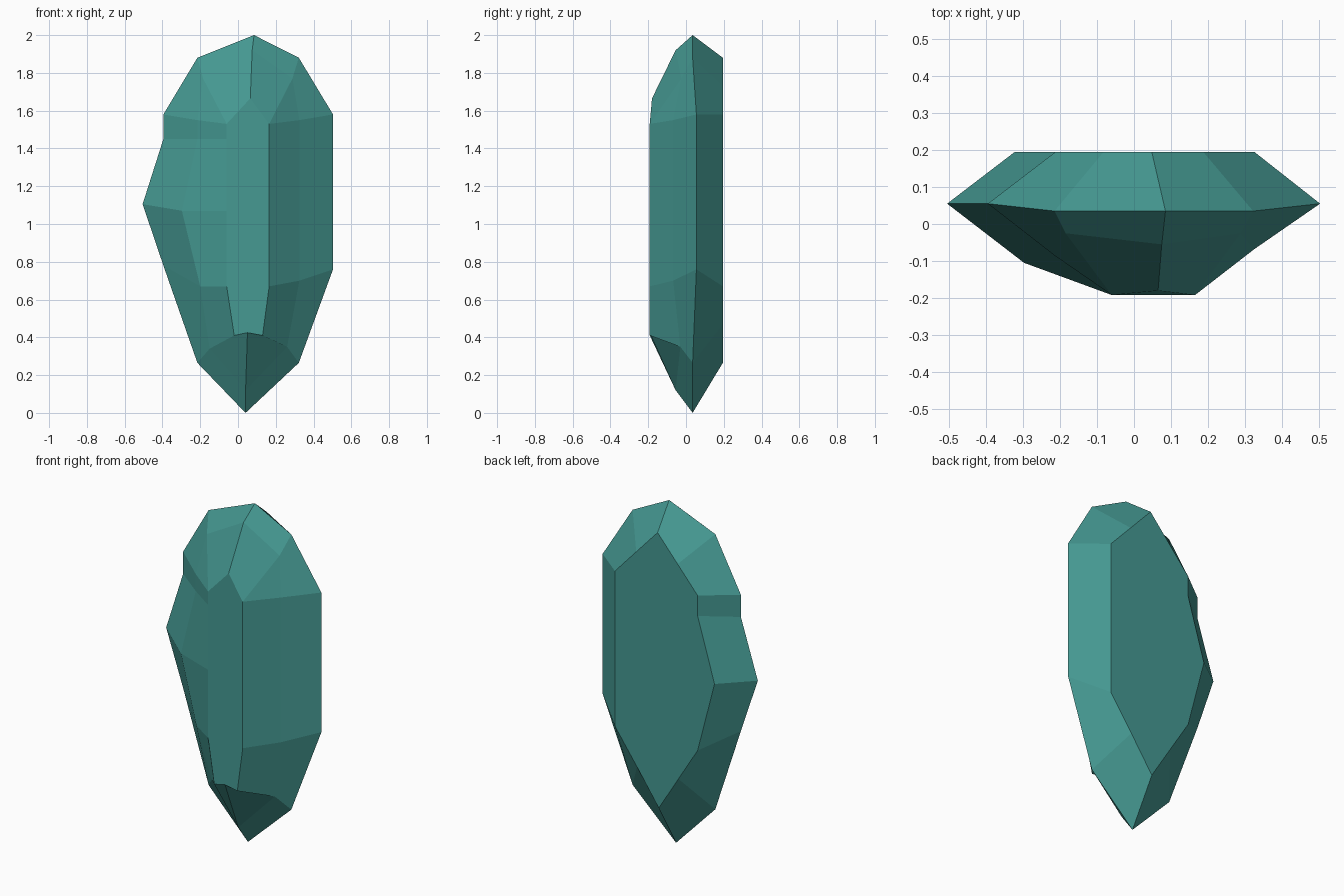
import bpy, bmesh

# Matching 12-sided contours, clockwise from the tip as seen from the front: (x, z)
girdle = [(.085, 2), (.322, 1.88), (.503, 1.58), (.503, .76), (.322, .265), (.04, 0),
          (-.215, .265), (-.395, .78), (-.505, 1.105), (-.395, 1.45), (-.395, 1.58), (-.215, 1.88)]
back = [(.048, 1.88), (.187, 1.73), (.325, 1.58), (.325, .67), (.182, .47), (.04, .265),
        (-.087, .47), (-.212, .67), (-.322, 1.09), (-.212, 1.46), (-.212, 1.58), (-.082, 1.73)]
# Front facet break line, with depth: (x, y, z)
shoulder = [(.075, -.055, 1.92), (.288, -.025, 1.77), (.325, -.068, 1.55), (.325, -.068, .70),
            (.26, -.03, .35), (.04, -.055, .12), (-.15, -.03, .34), (-.2, -.1, .67),
            (-.297, -.105, 1.07), (-.215, -.085, 1.45), (-.215, -.085, 1.55), (-.185, -.025, 1.77)]
front = [(.065, 1.665), (.165, 1.53), (.165, 1.53), (.165, .67), (.13, .41), (.05, .425),
         (-.02, .41), (-.06, .67), (-.06, 1.07), (-.06, 1.45), (-.06, 1.53), (-.06, 1.53)]

rings = [[(x, .195, z) for x, z in back],
         [(x, .055 if .5 < z < 1.7 else .035, z) for x, z in girdle],
         shoulder,
         [(x, -.18 if z > 1.6 else -.192, z) for x, z in front]]

# Crystal: bridge the contours, then cap the back and front
bm = bmesh.new()
loops = [[bm.verts.new(p) for p in ring] for ring in rings]
for a, b in zip(loops, loops[1:]):
    for i in range(12):
        j = (i + 1) % 12
        bm.faces.new((a[i], a[j], b[j], b[i]))
bm.faces.new(loops[0])
bm.faces.new(loops[-1])
bmesh.ops.remove_doubles(bm, verts=bm.verts, dist=.0005)
bmesh.ops.recalc_face_normals(bm, faces=bm.faces)
mesh = bpy.data.meshes.new("crystal")
bm.to_mesh(mesh)
bm.free()
crystal = bpy.data.objects.new("crystal", mesh)
bpy.context.collection.objects.link(crystal)

# Teal stone
teal = bpy.data.materials.new("teal_stone")
teal.diffuse_color = (.06, .32, .29, 1)
mesh.materials.append(teal)
